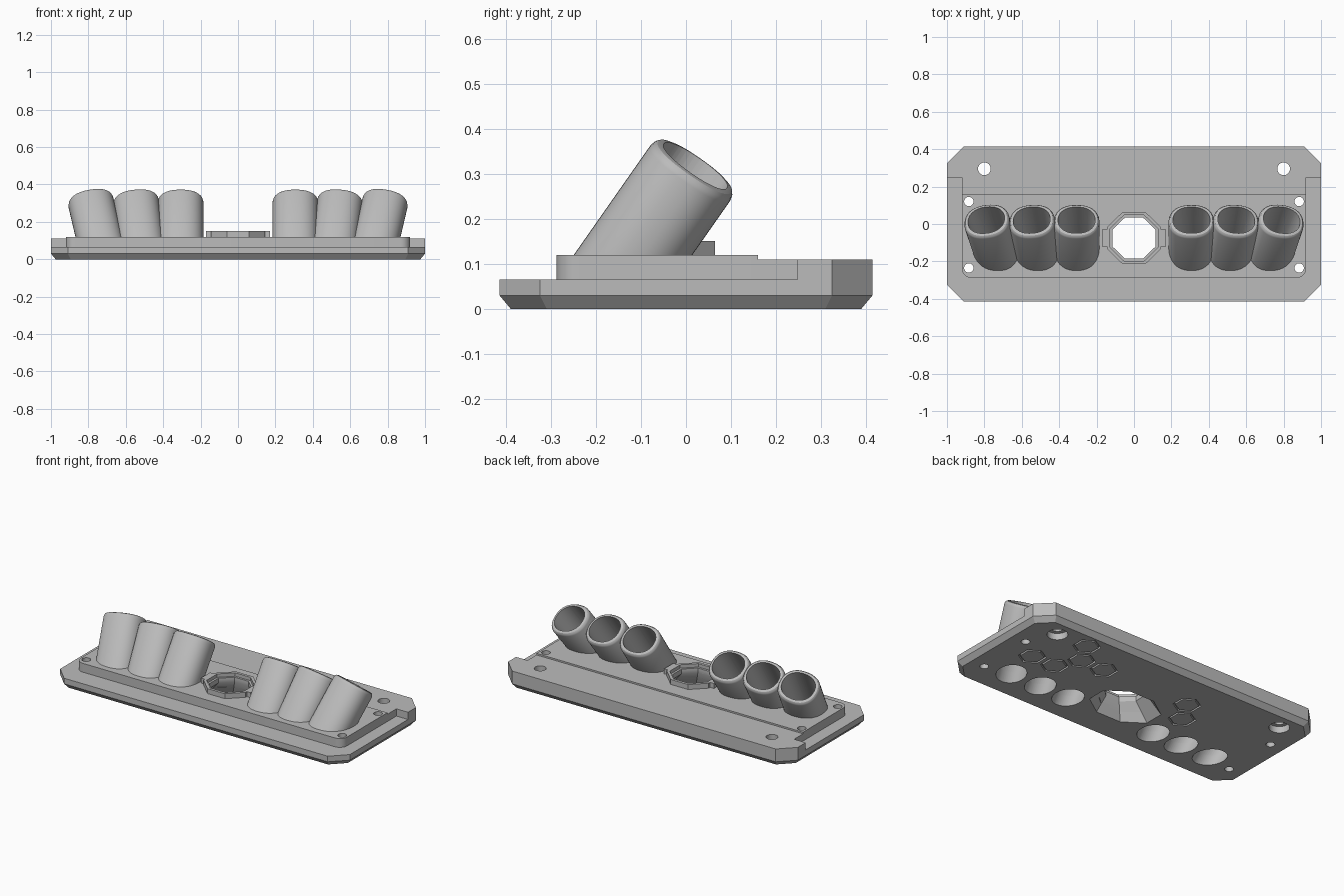
import bpy, bmesh, math
from mathutils import Vector

cube = bpy.data.objects.get("Cube")
if cube:
    bpy.data.objects.remove(cube)

grey = bpy.data.materials.new("matte_grey")
grey.use_nodes = True
grey.diffuse_color = (0.5, 0.5, 0.5, 1)
grey.node_tree.nodes["Principled BSDF"].inputs["Base Color"].default_value = (0.5, 0.5, 0.5, 1)


def loft(bm, rings, closed=False):
    """Skin a row of equal point rings, capped or joined end to start."""
    rows = [[bm.verts.new(p) for p in ring] for ring in rings]
    n = len(rows[0])
    pairs = list(zip(rows, rows[1:]))
    if closed:
        pairs.append((rows[-1], rows[0]))
    else:
        bm.faces.new(rows[0][::-1])
        bm.faces.new(rows[-1])
    faces = []
    for a, b in pairs:
        for i in range(n):
            j = (i + 1) % n
            faces.append(bm.faces.new((a[i], a[j], b[j], b[i])))


def finish(name, bm):
    bmesh.ops.recalc_face_normals(bm, faces=bm.faces)
    mesh = bpy.data.meshes.new(name)
    bm.to_mesh(mesh)
    bm.free()
    mesh.materials.append(grey)
    obj = bpy.data.objects.new(name, mesh)
    bpy.context.collection.objects.link(obj)
    return obj


def part(name, rings):
    bm = bmesh.new()
    loft(bm, rings)
    return finish(name, bm)


def at(outline, z):
    return [(x, y, z) for x, y in outline]


def circle(cx, cy, r, n=32, turn=0.0):
    return [(cx + r * math.cos(turn + math.tau * i / n),
             cy + r * math.sin(turn + math.tau * i / n)) for i in range(n)]


def octagon(cy, hx, hy):
    """Octagon with flat sides on the axes."""
    k = 1 / math.cos(math.pi / 8)
    return [(x * hx * k, cy + y * hy * k) for x, y in circle(0, 0, 1, 8, math.pi / 8)]


def chamfered(hx, hy, c):
    return [(hx - c, -hy), (hx, c - hy), (hx, hy - c), (hx - c, hy),
            (c - hx, hy), (-hx, hy - c), (-hx, c - hy), (c - hx, -hy)]


# Base plate with a bevelled lower rim
wide = chamfered(1, 0.415, 0.09)
parts = [part("base_plate", [at(chamfered(0.975, 0.39, 0.08), 0),
                             at(wide, 0.03), at(wide, 0.065)])]

# Rear slab, wider behind the deck
half = [(0.92, 0.16), (0.92, 0.248), (1, 0.248), (1, 0.325), (0.91, 0.415)]
rear = half + [(-x, y) for x, y in reversed(half)]
parts.append(part("rear_slab", [at(rear, 0.065), at(rear, 0.11)]))

# Raised deck with rounded front corners
r = 0.05
corner = [(0.92 - r + r * math.cos(a), -0.288 + r + r * math.sin(a))
          for a in [-math.pi / 2 + math.pi / 2 * i / 8 for i in range(9)]]
deck = corner + [(0.92, 0.16), (-0.92, 0.16)] + [(-x, y) for x, y in reversed(corner)]
parts.append(part("deck", [at(deck, 0.05), at(deck, 0.12)]))

# Collar around the central opening, with side tabs
HOLE_Y = -0.075
collar = octagon(HOLE_Y, 0.145, 0.14)
parts.append(part("collar", [at(collar, 0.1), at(collar, 0.151)]))
for s, side in ((1, "left"), (-1, "right")):
    tab = [(s * x, y) for x, y in ((0.134, -0.12), (0.172, -0.12), (0.172, -0.03), (0.134, -0.03))]
    parts.append(part(side + "_collar_tab", [at(tab, 0.1), at(tab, 0.151)]))

cut = bmesh.new()


def section(centre, d, rx, ry, power):
    """Rounded cross-section square to direction d."""
    u = (Vector((1, 0, 0)) - d * d.x).normalized()
    v = d.cross(u)
    ring = []
    for i in range(48):
        c, s = math.cos(math.tau * i / 48), math.sin(math.tau * i / 48)
        ring.append(centre + u * math.copysign(abs(c) ** (2 / power), c) * rx
                    + v * math.copysign(abs(s) ** (2 / power), s) * ry)
    return ring


def drop(ring, d, z):
    """Slide a ring along d down to a level plane."""
    return [p - d * ((p.z - z) / d.z) for p in ring]


# Six tilted tubes, fanned outward, and their bores
for s, side in ((1, "left"), (-1, "right")):
    for label, x, lean in (("inner", 0.307, 0), ("middle", 0.547, 0.125), ("outer", 0.79, 0.235)):
        d = Vector((s * lean, 0.7, 1)).normalized()
        top = Vector((s * x, 0.021, 0.318))

        def rim(down, inset):
            return section(top - d * down, d, 0.122 - inset, 0.108 - inset, 2.3)

        body = rim(0.02, 0)
        parts.append(part(f"{side}_{label}_tube",
                          [drop(body, d, 0.05), body, rim(0.01, 0.003),
                           rim(0.003, 0.009), rim(0, 0.018)]))
        loft(cut, [drop(section(top, d, 0.083, 0.08, 2), d, -0.02),
                   section(top + d * 0.02, d, 0.1, 0.086, 2.2)])

    # Screw holes through the deck
    for y in (0.12, -0.235):
        loft(cut, [at(circle(s * 0.883, y, 0.025), z) for z in (-0.02, 0.2)])
    # Rear mounting holes, counterbored underneath
    loft(cut, [at(circle(s * 0.8, 0.295, rad), z)
               for rad, z in ((0.058, -0.02), (0.058, 0.04), (0.034, 0.04), (0.034, 0.2))])

# Flared central opening with a ledge inside the collar
loft(cut, [at(octagon(HOLE_Y, hx, hy), z) for hx, hy, z in
           ((0.22, 0.151, -0.014), (0.115, 0.11, 0.1), (0.115, 0.11, 0.13),
            (0.128, 0.123, 0.13), (0.128, 0.123, 0.2))])

# Honeycomb grooves on the underside
for x, y in ((0.75, 0.02), (0.59, 0.02), (0.51, 0.158), (0.59, 0.297),
             (0.35, 0.158), (-0.25, 0.158), (-0.33, 0.02)):
    loft(cut, [at(circle(x, y, rad, 6, math.pi / 6), z)
               for rad, z in ((0.079, -0.01), (0.079, 0.012), (0.067, 0.012), (0.067, -0.01))],
         closed=True)

cutter = finish("hole_cutter", cut)
cutter.hide_render = True

# Cut every part, then keep the cut mesh
for obj in parts:
    mod = obj.modifiers.new("holes", "BOOLEAN")
    mod.operation = "DIFFERENCE"
    mod.solver = "EXACT"
    mod.object = cutter
deps = bpy.context.evaluated_depsgraph_get()
cut_meshes = [bpy.data.meshes.new_from_object(o.evaluated_get(deps)) for o in parts]
for obj, mesh in zip(parts, cut_meshes):
    obj.modifiers.clear()
    obj.data = mesh
bpy.data.objects.remove(cutter)

# Smooth the round walls, keep the edges crisp
bpy.ops.object.select_all(action="DESELECT")
for obj in parts:
    obj.select_set(True)
bpy.context.view_layer.objects.active = parts[0]
bpy.ops.object.shade_smooth_by_angle(angle=math.radians(30))
